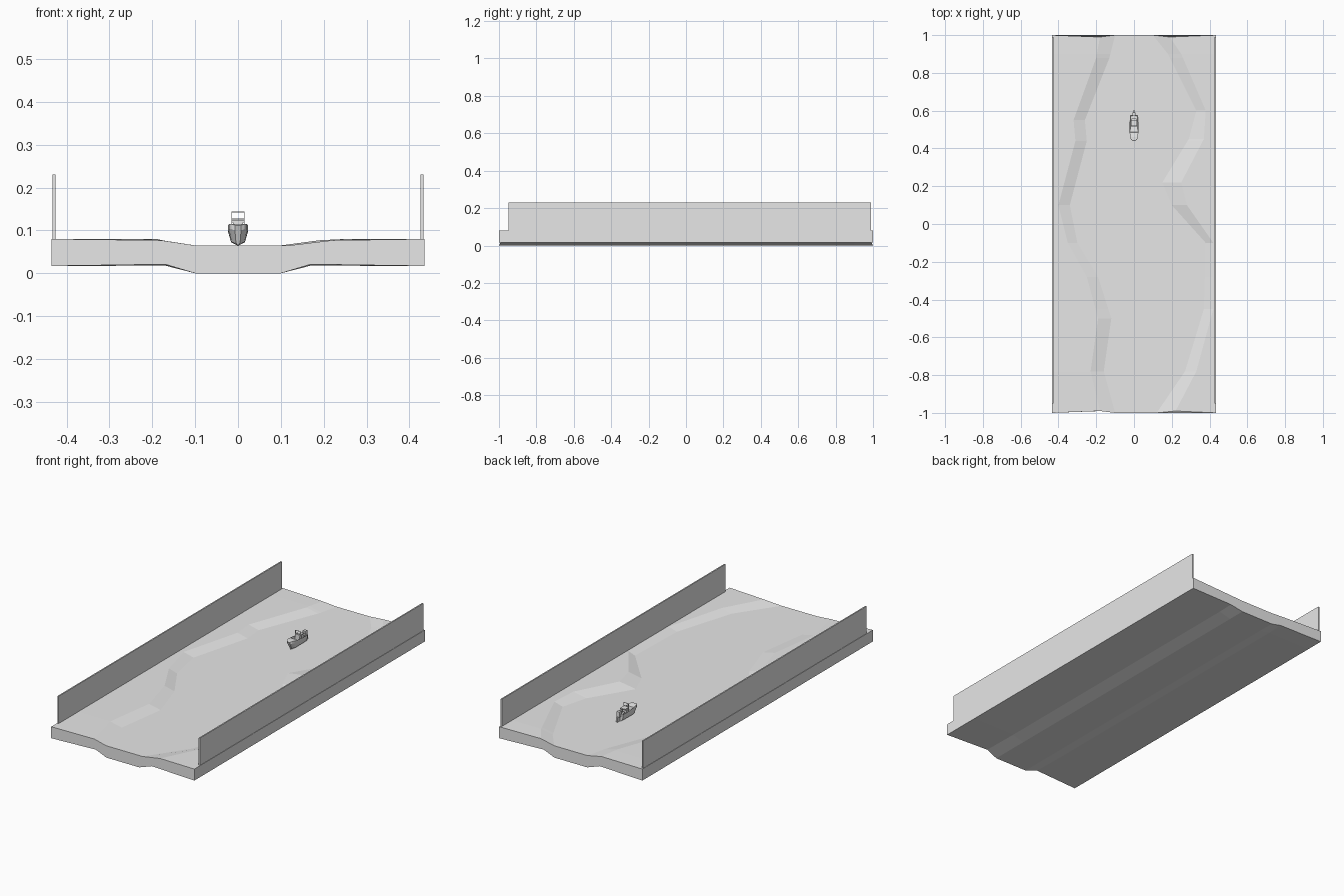
import bpy, bmesh

cube = bpy.data.objects.get("Cube")
if cube:
    bpy.data.objects.remove(cube, do_unlink=True)

grey = bpy.data.materials.new("plain grey")
grey.use_nodes = True
COLOUR = (0.8, 0.8, 0.8, 1)
grey.diffuse_color = COLOUR
grey.node_tree.nodes["Principled BSDF"].inputs["Base Color"].default_value = COLOUR


def finish(name, bm):
    bmesh.ops.recalc_face_normals(bm, faces=bm.faces)
    mesh = bpy.data.meshes.new(name)
    bm.to_mesh(mesh)
    bm.free()
    mesh.materials.append(grey)
    ob = bpy.data.objects.new(name, mesh)
    bpy.context.collection.objects.link(ob)
    return ob


def box(name, x, y, z):
    """Box from three (low, high) ranges."""
    bm = bmesh.new()
    bmesh.ops.create_cube(bm, size=1)
    for v in bm.verts:
        v.co = [r[0] if c < 0 else r[1] for c, r in zip(v.co, (x, y, z))]
    return finish(name, bm)


def loft(name, rings):
    """Closed rings of equal length joined into a capped solid."""
    bm = bmesh.new()
    rows = [[bm.verts.new(p) for p in ring] for ring in rings]
    n = len(rows[0])
    for a, b in zip(rows, rows[1:]):
        for i in range(n):
            j = (i + 1) % n
            bm.faces.new((a[i], a[j], b[j], b[i]))
    bm.faces.new(rows[0])
    bm.faces.new(rows[-1])
    return bm


def lerp_at(points, y):
    """Bank edges (outer, inner) at y, between listed bends."""
    for (y0, *a), (y1, *b) in zip(points, points[1:]):
        if y0 <= y <= y1:
            t = (y - y0) / (y1 - y0)
            return [p + (q - p) * t for p, q in zip(a, b)]


# River bed: a slab whose top channel winds and whose underside is straight
W, BANK, BED = 0.435, 0.08, 0.065
left_bank = [(-1, -.18, -.10), (-.78, -.23, -.16), (-.5, -.19, -.12), (-.28, -.25, -.19),
             (-.1, -.35, -.30), (.1, -.40, -.34), (.44, -.31, -.25), (.55, -.32, -.26),
             (.88, -.20, -.13), (1, -.18, -.10)]
right_bank = [(-1, .22, .12), (-.78, .33, .27), (-.45, .42, .37), (-.1, .42, .38),
              (.1, .28, .20), (.22, .25, .15), (.45, .37, .29), (.6, .38, .33),
              (.9, .25, .18), (1, .19, .10)]
rings = []
for y in sorted({p[0] for p in left_bank + right_bank}):
    lo, li = lerp_at(left_bank, y)
    ro, ri = lerp_at(right_bank, y)
    end = abs(y) == 1
    yi = y * 0.99 if end else y
    lift = 0.003 if end else 0
    rings.append([(-W, y, BANK), (lo, yi, BANK - lift), (li, y, BED), (ri, y, BED),
                  (ro, yi, BANK - lift), (W, y, BANK), (W, y, .017), (.17, yi, .018 + lift),
                  (.10, y, 0), (-.10, y, 0), (-.17, yi, .018 + lift), (-W, y, .017)])
finish("river_bed", loft("river_bed", rings))

# Side walls
for name, s in (("left_wall", 1), ("right_wall", -1)):
    box(name, sorted((s * .426, s * .433)), (-.95, .99), (.075, .23))

# Boat hull: bow towards the front, cockpit sunk into the deck
sections = [(.440, .007, .112), (.446, .015, .115), (.460, .021, .115),
            (.485, .023, .112), (.530, .023, .108), (.575, .021, .106)]
hull_rings = []
for y, w, top in sections:
    keel = y + max(0, .485 - y) * 0.4
    hull_rings.append([(-w, y, top), (-w, y, top - .012), (-w * .7, keel, .072), (0, keel, .064),
                       (w * .7, keel, .072), (w, y, top - .012), (w, y, top)])
bm = loft("hull", hull_rings)
bm.normal_update()
bmesh.ops.recalc_face_normals(bm, faces=bm.faces)
deck = [f for f in bm.faces if f.normal.z > 0.9 and f.calc_center_median().y > .485]
bmesh.ops.inset_region(bm, faces=deck, thickness=.004)
for v in {v for f in deck for v in f.verts}:
    v.co.z -= .018
finish("boat_hull", bm)

# Console, seat and outboard motor
box("boat_console", (-.012, .012), (.515, .532), (.088, .122))
box("boat_seat", (-.012, .012), (.545, .558), (.088, .106))
box("motor_cover", (-.008, .008), (.572, .590), (.092, .122))
box("motor_leg", (-.004, .004), (.580, .600), (.068, .094))

# Windscreen frame on thin posts
for name, x in (("right_post", (-.0155, -.0135)), ("left_post", (.0135, .0155))):
    box(name, x, (.518, .521), (.092, .144))
for name, z in (("lower_rail", (.126, .128)), ("upper_rail", (.142, .144))):
    box(name, (-.0155, .0155), (.518, .521), z)
box("windscreen_base", (-.0155, .0155), (.515, .550), (.118, .124))
